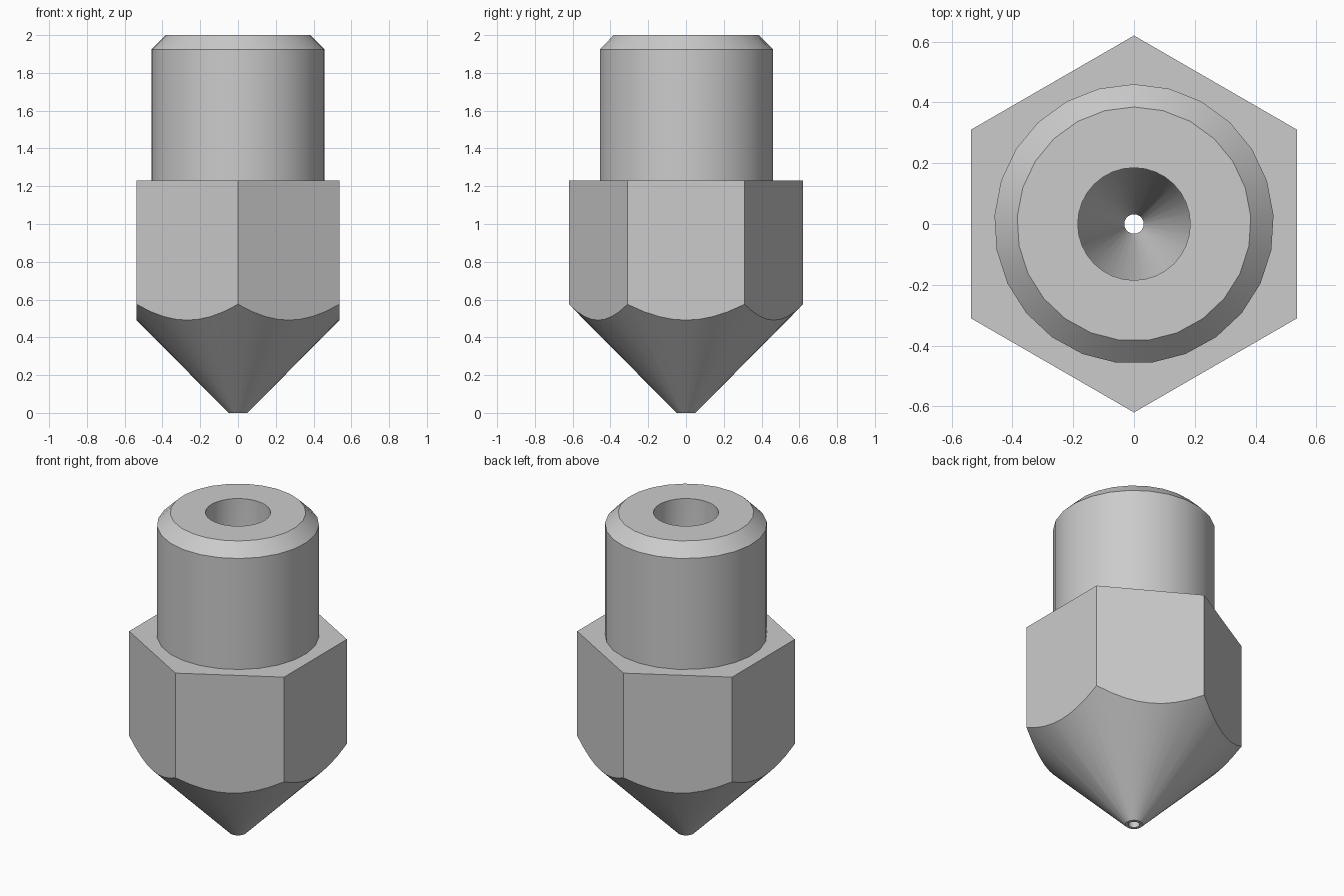
import bpy
import bmesh
import math

if "Cube" in bpy.data.objects:
    bpy.data.objects.remove(bpy.data.objects["Cube"], do_unlink=True)

# One plain metal colour
metal = bpy.data.materials.new("grey metal")
metal.use_nodes = True
grey = (0.6, 0.6, 0.6, 1)
metal.diffuse_color = grey
metal.node_tree.nodes["Principled BSDF"].inputs["Base Color"].default_value = grey


def lathe(name, profile, sides):
    """Closed solid from (radius, height) points, first corner facing +y."""
    bm = bmesh.new()
    rings = []
    for r, z in profile:
        angles = [math.pi / 2 + math.tau * i / sides for i in range(sides)]
        rings.append([bm.verts.new((r * math.cos(a), r * math.sin(a), z)) for a in angles])
    for low, high in zip(rings, rings[1:]):
        for i in range(sides):
            j = (i + 1) % sides
            bm.faces.new((low[i], low[j], high[j], high[i]))
    bm.faces.new(rings[0][::-1])
    bm.faces.new(rings[-1])
    mesh = bpy.data.meshes.new(name)
    bm.to_mesh(mesh)
    bm.free()
    mesh.materials.append(metal)
    obj = bpy.data.objects.new(name, mesh)
    bpy.context.collection.objects.link(obj)
    return obj


def combine(target, other, operation):
    """Apply a boolean and discard the helper solid."""
    other.hide_render = True
    bpy.context.view_layer.objects.active = target
    mod = target.modifiers.new(operation, "BOOLEAN")
    mod.operation = operation
    mod.solver = "EXACT"
    mod.object = other
    bpy.ops.object.modifier_apply(modifier=mod.name)
    bpy.data.objects.remove(other, do_unlink=True)


# Hexagonal body, trimmed to a conical tip
nozzle = lathe("nozzle", [(0.62, -0.1), (0.62, 1.23)], 6)
tip_cone = lathe("tip_cone", [(0.05, 0), (0.75, 0.706), (0.75, 1.5)], 48)
combine(nozzle, tip_cone, "INTERSECT")

# Chamfered round shank
shank = lathe("shank", [(0.46, 1.0), (0.46, 1.925), (0.385, 2.0)], 25)
combine(nozzle, shank, "UNION")

# Bore narrowing to the small outlet
bore = lathe("bore", [(0.032, -0.1), (0.032, 0.15), (0.185, 0.42), (0.185, 2.1)], 32)
combine(nozzle, bore, "DIFFERENCE")

bpy.ops.object.select_all(action="DESELECT")
nozzle.select_set(True)
bpy.context.view_layer.objects.active = nozzle
bpy.ops.object.shade_smooth_by_angle(angle=math.radians(30))
